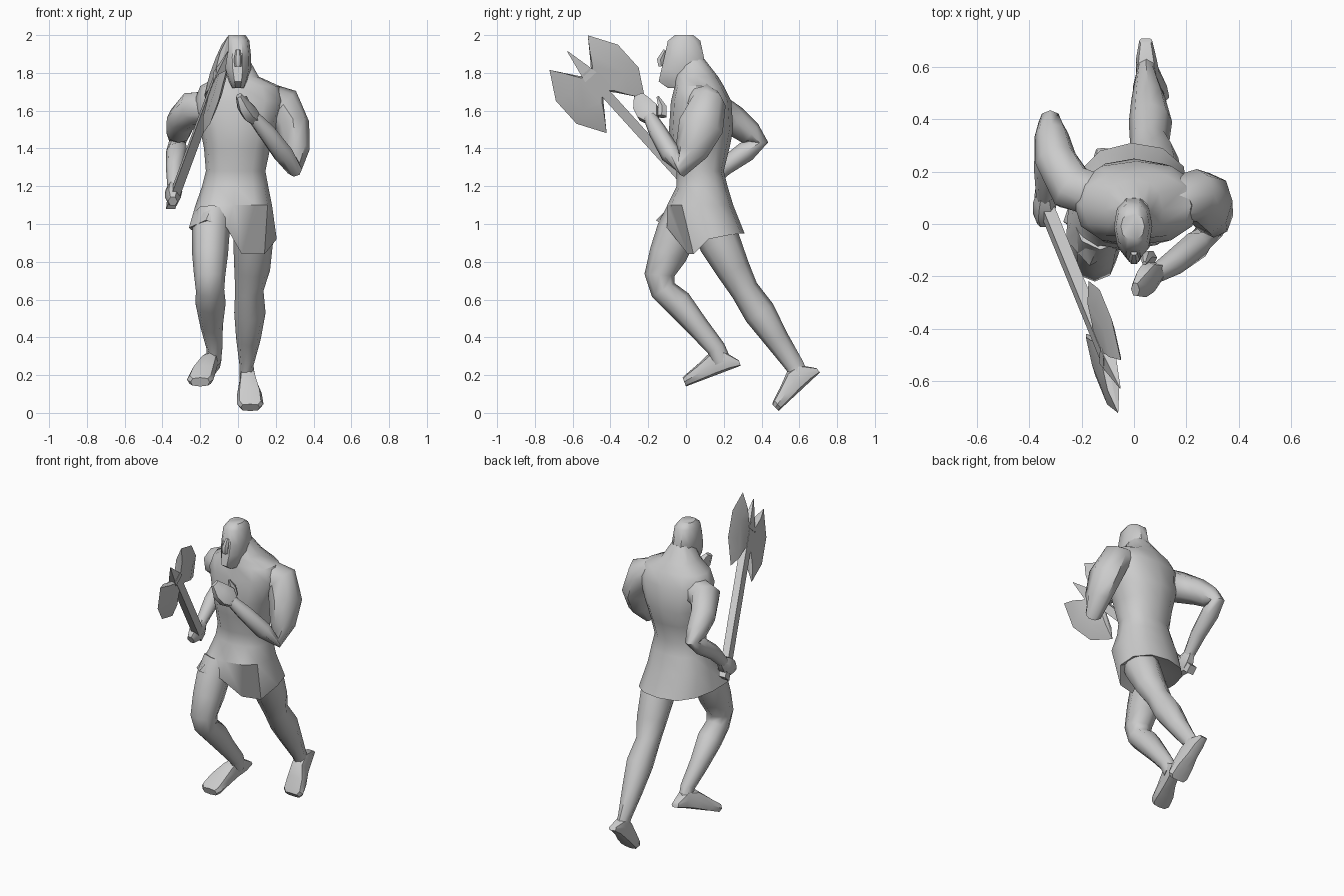
import bpy, bmesh, math
from mathutils import Vector as V


def loft(name, rings, angle=40):
    """Skin a list of equal-length point rings and cap both ends."""
    bm = bmesh.new()
    vs = [[bm.verts.new(p) for p in r] for r in rings]
    n = len(vs[0])
    for a, b in zip(vs, vs[1:]):
        for i in range(n):
            j = (i + 1) % n
            bm.faces.new((a[i], a[j], b[j], b[i]))
    bm.faces.new(vs[0][::-1])
    bm.faces.new(vs[-1])
    bmesh.ops.recalc_face_normals(bm, faces=bm.faces)
    me = bpy.data.meshes.new(name)
    bm.to_mesh(me)
    bm.free()
    ob = bpy.data.objects.new(name, me)
    bpy.context.collection.objects.link(ob)
    bpy.ops.object.select_all(action='DESELECT')
    ob.select_set(True)
    bpy.context.view_layer.objects.active = ob
    bpy.ops.object.shade_smooth_by_angle(angle=math.radians(angle))
    return ob


def ellipse(c, ax, ay, n, power=1.0):
    pts = []
    for i in range(n):
        t = 2 * math.pi * i / n
        co, si = math.cos(t), math.sin(t)
        co = math.copysign(abs(co) ** power, co)
        si = math.copysign(abs(si) ** power, si)
        pts.append(c + ax * co + ay * si)
    return pts


def stack(name, rows, n, extra=(), power=0.85):
    """Horizontal sections: z, x0, x1, y0, y1."""
    rings = [ellipse(V(((x0 + x1) / 2, (y0 + y1) / 2, z)),
                     V(((x1 - x0) / 2, 0, 0)), V((0, (y1 - y0) / 2, 0)), n, power)
             for z, x0, x1, y0, y1 in rows]
    return loft(name, rings + list(extra))


def limb(name, rows, n=8):
    """Sections square to a path: x, y, z, side radius, depth radius."""
    ps = [V(r[:3]) for r in rows]
    rings = []
    for i, r in enumerate(rows):
        t = V((0, 0, 0))
        if i:
            t += (ps[i] - ps[i - 1]).normalized()
        if i < len(ps) - 1:
            t += (ps[i + 1] - ps[i]).normalized()
        t.normalize()
        a = (V((1, 0, 0)) - t * t.x).normalized()
        rings.append(ellipse(ps[i], a * r[3], t.cross(a) * r[-1], n))
    return loft(name, rings, 50)


def foot(name, heel, toe, xs):
    """Foot along a sloped sole line; heel and toe are (y, z)."""
    h, d = V((0, *heel)), V((0, *toe)) - V((0, *heel))
    up = V((0, d.z, -d.y)).normalized()
    rings = []
    for f, ht, w, k in ((0, .03, .05, 0), (.2, .11, .08, .1), (.43, .12, .09, .4),
                        (.7, .085, .13, .8), (.93, .06, .14, 1), (1, .05, .1, 1)):
        c = h + d * f + up * ht / 2 + V((xs[0] + (xs[1] - xs[0]) * k, 0, 0))
        rings.append(ellipse(c, V((w / 2, 0, 0)), up * ht / 2, 8, .65))
    return loft(name, rings)


# Torso with flared tunic and uneven hem
hem = [V(p) for p in ((.205, .12, .92), (.19, .22, .94), (.11, .29, .95), (-.01, .31, .95),
                      (-.13, .28, .95), (-.21, .2, .96), (-.25, .08, .97), (-.26, -.06, .98),
                      (-.17, -.16, 1.02), (-.06, -.10, .98), (.02, .01, .84), (.14, .04, .84))]
mid = V((-.02, .1, 1.02))
stack("tunic_torso", [
    (1.87, -.06, .06, -.03, .10), (1.78, -.11, .11, -.06, .17),
    (1.73, -.20, .22, -.06, .20), (1.65, -.23, .25, -.08, .24),
    (1.5, -.20, .20, -.09, .25), (1.4, -.18, .17, -.08, .23),
    (1.28, -.17, .145, -.05, .20), (1.2, -.19, .16, -.05, .22),
    (1.1, -.225, .18, -.10, .25)], 12, [hem, [p.lerp(mid, .6) for p in hem]])

# Head with jutting jaw, and nose
stack("head", [
    (2.0, -.05, .04, -.06, .04), (1.97, -.07, .06, -.10, .08),
    (1.88, -.077, .07, -.12, .10), (1.82, -.073, .07, -.135, .11),
    (1.755, -.05, .05, -.15, .10), (1.72, -.035, .035, -.10, .08)], 10)
limb("nose", [(0, -.11, 1.92, .012), (0, -.135, 1.87, .022), (0, -.13, 1.835, .018)], 6)

# Legs and feet
limb("right_leg", [
    (-.13, .0, 1.05, .10, .11), (-.145, -.05, .95, .10, .11), (-.148, -.095, .84, .095, .10),
    (-.15, -.14, .73, .083, .08), (-.148, -.12, .65, .075, .07), (-.145, -.04, .58, .08, .075),
    (-.14, .06, .46, .06, .06), (-.125, .16, .34, .042, .05), (-.13, .19, .27, .04, .05)])
limb("left_leg", [
    (.08, .12, 1.03, .10, .11), (.08, .18, .9, .105, .11), (.075, .25, .76, .095, .09),
    (.06, .31, .65, .075, .075), (.063, .39, .53, .083, .085), (.055, .48, .39, .065, .065),
    (.045, .575, .25, .037, .05), (.05, .60, .19, .04, .05)])
foot("right_foot", (.29, .25), (0, .14), (-.12, -.2))
foot("left_foot", (.71, .215), (.49, .01), (.045, .065))

# Left arm folded to the chest
limb("left_arm", [
    (.15, .09, 1.66, .09), (.24, .11, 1.63, .10), (.29, .08, 1.52, .09, .12),
    (.305, .03, 1.39, .073, .09), (.295, -.02, 1.295, .05, .045), (.24, -.08, 1.37, .055),
    (.15, -.15, 1.49, .048), (.085, -.19, 1.565, .036)])
limb("left_fist", [(.095, -.18, 1.55, .035), (.06, -.2, 1.59, .045, .07),
                   (.03, -.23, 1.63, .038, .06), (.005, -.25, 1.68, .018, .03)], 6)
limb("left_thumb", [(.06, -.13, 1.57, .03), (.045, -.125, 1.62, .025),
                    (.04, -.15, 1.675, .008)], 6)

# Right arm drawn back, gripping the axe
limb("right_arm", [
    (-.14, .11, 1.62, .09), (-.24, .14, 1.61, .095), (-.30, .25, 1.55, .08),
    (-.315, .34, 1.48, .065), (-.32, .39, 1.435, .045), (-.325, .32, 1.385, .055),
    (-.335, .2, 1.3, .047), (-.34, .1, 1.195, .034)])
limb("right_fist", [(-.34, .12, 1.21, .03), (-.34, .085, 1.175, .045, .055),
                    (-.345, .04, 1.14, .042, .055), (-.345, .0, 1.12, .025, .03)], 6)


# Axe: everything lies in one tilted plane; u runs along the handle, v across it
def axe_pt(u, v, t=0.0):
    y = -.47 - .67 * u + .74 * v
    z = 1.74 + .74 * u + .67 * v
    return V((-.589 - .156 * y + .229 * z + t, y, z))


def half_to_full(half):
    return half + [(-u, v) for u, v in reversed(half)]


edge = half_to_full([(.05, .0), (.10, .044), (.226, .137), (.082, .222)])
ridge = half_to_full([(.045, .005), (.085, .044), (.153, .086), (.057, .146)])
for side, s in (("right", 1), ("left", -1)):
    loft(side + "_axe_blade", [[axe_pt(u, v * s, .022) for u, v in ridge],
                               [axe_pt(u, v * s) for u, v in edge],
                               [axe_pt(u, v * s, -.022) for u, v in ridge]], 20)

corners = ((-1, -1), (1, -1), (1, 1), (-1, 1))
loft("axe_handle", [[axe_pt(u, .026 * a, .024 * b) for a, b in corners]
                    for u in (-.87, .09)], 20)
loft("axe_spike", [[axe_pt(u, w * a, w * .7 * b) for a, b in corners]
                   for u, w in ((.05, .04), (.11, .028), (.235, .002))], 20)
